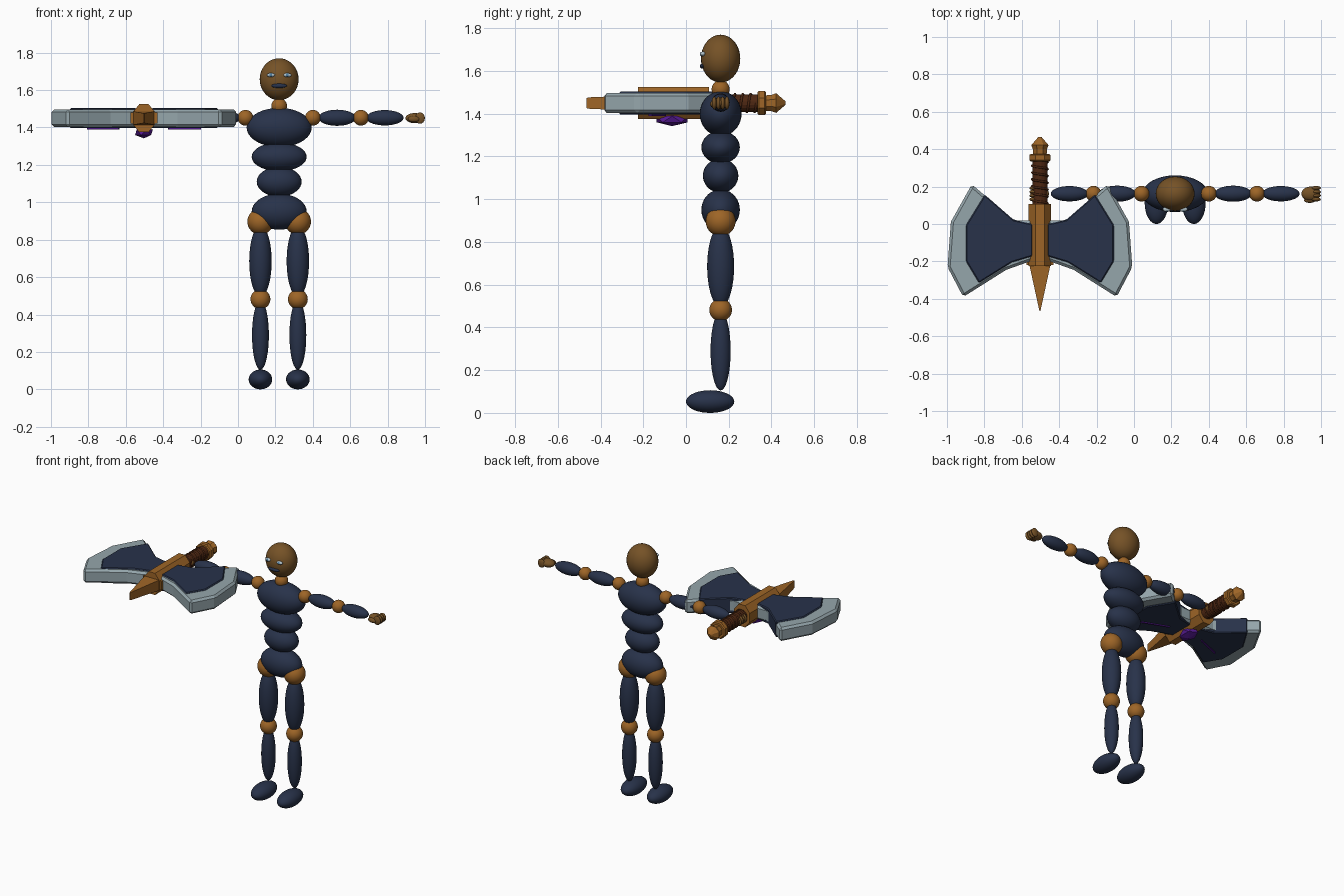
import bpy, bmesh
from math import pi, cos, sin

cube = bpy.data.objects.get("Cube")
if cube:
    bpy.data.objects.remove(cube)


def material(name, rgb):
    m = bpy.data.materials.new(name)
    m.use_nodes = True
    m.diffuse_color = (*rgb, 1)
    m.node_tree.nodes["Principled BSDF"].inputs["Base Color"].default_value = (*rgb, 1)
    return m


NAVY = material("navy", (0.021, 0.032, 0.068))
GOLD = material("bronze gold", (0.34, 0.13, 0.02))
SKIN = material("tan brown", (0.18, 0.085, 0.02))
STEEL = material("pale steel", (0.30, 0.38, 0.41))
GRIP = material("dark leather", (0.075, 0.02, 0.006))
PURPLE = material("purple", (0.09, 0.01, 0.28))
EYE = material("eye white", (0.45, 0.55, 0.60))
IRIS = material("iris blue", (0.08, 0.22, 0.38))

BX, BY = 0.22, 0.162      # body axis
AX, AZ = -0.503, 1.45     # axe axis


def ellipsoid(name, loc, radii, mat):
    bpy.ops.mesh.primitive_uv_sphere_add(segments=32, ring_count=18, location=loc)
    ob = bpy.context.object
    ob.name = name
    ob.scale = radii
    ob.data.materials.append(mat)
    bpy.ops.object.shade_smooth()
    return ob


def finish(name, bm, mat, bevel=0):
    bmesh.ops.recalc_face_normals(bm, faces=bm.faces)
    me = bpy.data.meshes.new(name)
    bm.to_mesh(me)
    bm.free()
    me.materials.append(mat)
    ob = bpy.data.objects.new(name, me)
    bpy.context.collection.objects.link(ob)
    if bevel:
        mod = ob.modifiers.new("edge bevel", 'BEVEL')
        mod.width = bevel
        mod.segments = 1
    return ob


def plate(name, outline, half, side, mat, bevel=0, z=AZ):
    """Flat outline in the axe's plane, given a thickness."""
    bm = bmesh.new()
    face = bm.faces.new([bm.verts.new((AX + side * x, y, z - half)) for x, y in outline])
    new = bmesh.ops.extrude_face_region(bm, geom=[face])["geom"]
    verts = [v for v in new if isinstance(v, bmesh.types.BMVert)]
    bmesh.ops.translate(bm, verts=verts, vec=(0, 0, 2 * half))
    return finish(name, bm, mat, bevel)


def shaft(name, sections, n, mat):
    """Many-sided bar along y through sections (y, half width, half height)."""
    bm = bmesh.new()
    rings = []
    for y, rx, rz in sections:
        k = 1 / cos(pi / n)
        angles = [2 * pi * (i + 0.5) / n for i in range(n)]
        rings.append([bm.verts.new((AX + k * rx * cos(a), y, AZ + k * rz * sin(a)))
                      for a in angles])
    for a, b in zip(rings, rings[1:]):
        for i in range(n):
            j = (i + 1) % n
            bm.faces.new((a[i], a[j], b[j], b[i]))
    bm.faces.new(rings[0])
    bm.faces.new(rings[-1])
    return finish(name, bm, mat)


# Head, neck and torso
ellipsoid("head", (BX, BY, 1.658), (0.104, 0.092, 0.112), SKIN)
ellipsoid("neck", (BX, BY, 1.515), (0.042, 0.042, 0.042), GOLD)
ellipsoid("chest", (BX, BY, 1.40), (0.174, 0.098, 0.105), NAVY)
ellipsoid("upper_belly", (BX, BY, 1.243), (0.147, 0.09, 0.077), NAVY)
ellipsoid("lower_belly", (BX, BY, 1.11), (0.12, 0.083, 0.08), NAVY)
ellipsoid("pelvis", (BX, BY, 0.95), (0.147, 0.09, 0.096), NAVY)
ellipsoid("mouth", (BX, BY - 0.085, 1.623), (0.042, 0.012, 0.012), NAVY)


def hand(label, side):
    x = BX + side * 0.725
    ellipsoid(label + "_palm", (x, BY, 1.45), (0.05, 0.038, 0.027), SKIN)
    for i in range(4):
        y = BY - 0.03 + 0.02 * i
        ellipsoid(label + "_finger", (x + side * 0.028, y, 1.45), (0.026, 0.0115, 0.03), SKIN)
    ellipsoid(label + "_thumb", (x - side * 0.005, BY - 0.035, 1.445), (0.032, 0.014, 0.016), SKIN)


# Limbs and eyes, mirrored about the body axis
for side, label in ((1, "left"), (-1, "right")):
    ellipsoid(label + "_eye", (BX + side * 0.044, BY - 0.083, 1.68), (0.022, 0.013, 0.011), EYE)
    ellipsoid(label + "_iris", (BX + side * 0.044, BY - 0.0915, 1.68), (0.009, 0.006, 0.009), IRIS)

    for part, dx, r, mat in (("shoulder", 0.18, (0.042,) * 3, GOLD),
                             ("upper_arm", 0.31, (0.1, 0.043, 0.043), NAVY),
                             ("elbow", 0.437, (0.042,) * 3, GOLD),
                             ("forearm", 0.565, (0.1, 0.041, 0.041), NAVY)):
        ellipsoid(label + "_" + part, (BX + side * dx, BY, 1.452), r, mat)
    hand(label, side)

    for part, z, r, mat in (("hip", 0.897, (0.07,) * 3, GOLD),
                            ("thigh", 0.685, (0.06, 0.063, 0.19), NAVY),
                            ("knee", 0.482, (0.053,) * 3, GOLD),
                            ("shin", 0.29, (0.045, 0.047, 0.185), NAVY)):
        ellipsoid(label + "_" + part, (BX + side * 0.1, BY, z), r, mat)
    ellipsoid(label + "_foot", (BX + side * 0.1, 0.113, 0.053), (0.063, 0.113, 0.053), NAVY)

# Axe blades: steel edge, navy cheeks and purple inlays underneath
steel = [(0.04, 0.02), (0.14, 0.02), (0.28, 0.14), (0.364, 0.212), (0.476, 0.012),
         (0.494, -0.23), (0.41, -0.39), (0.18, -0.245), (0.04, -0.195)]
cheek = [(0.04, 0.0), (0.14, 0.022), (0.295, 0.157), (0.395, -0.005),
         (0.395, -0.2), (0.326, -0.315), (0.15, -0.205), (0.04, -0.172)]
inlay = [(0.13, -0.094), (0.135, -0.108), (0.305, -0.175), (0.3, -0.16)]
for side, label in ((1, "left"), (-1, "right")):
    plate(label + "_blade_edge", steel, 0.047, side, STEEL, bevel=0.014)
    plate(label + "_blade_cheek", cheek, 0.054, side, NAVY, bevel=0.006)
    plate(label + "_blade_inlay", inlay, 0.004, side, PURPLE, z=1.394)
    socket = [(0.0, -0.04), (0.06, -0.04), (0.072, -0.06), (0.072, -0.22), (0.0, -0.22)]
    plate(label + "_socket_plate", socket, 0.03, side, GOLD)

# Axe spine, front spike, handle and pommel
shaft("axe_spine", [(-0.225, 0.06, 0.075), (0.107, 0.06, 0.075)], 8, GOLD)
shaft("front_spike", [(-0.466, 0.002, 0.024), (-0.45, 0.006, 0.027), (-0.22, 0.056, 0.036)], 4, GOLD)
shaft("handle_grip", [(0.1, 0.041, 0.041), (0.34, 0.041, 0.041)], 16, GRIP)
shaft("handle_collar", [(0.335, 0.05, 0.05), (0.341, 0.057, 0.057),
                        (0.368, 0.057, 0.057), (0.374, 0.05, 0.05)], 8, GOLD)
shaft("pommel", [(0.37, 0.036, 0.036), (0.40, 0.038, 0.038),
                 (0.422, 0.046, 0.046), (0.466, 0.008, 0.008)], 8, GOLD)

# Spiral binding round the grip
curve = bpy.data.curves.new("grip_binding", 'CURVE')
curve.dimensions = '3D'
curve.bevel_depth = 0.006
curve.bevel_resolution = 1
turns, steps = 6, 20
line = curve.splines.new('POLY')
line.points.add(turns * steps)
for i, p in enumerate(line.points):
    a = 2 * pi * i / steps
    y = 0.11 + 0.22 * i / (turns * steps)
    p.co = (AX + 0.042 * cos(a), y, AZ + 0.042 * sin(a), 1)
curve.materials.append(GRIP)
bpy.context.collection.objects.link(bpy.data.objects.new("grip_binding", curve))

# Faceted gem under the spine
bpy.ops.mesh.primitive_ico_sphere_add(subdivisions=1, location=(AX, -0.065, 1.374))
gem = bpy.context.object
gem.name = "gem"
gem.scale = (0.053, 0.085, 0.032)
gem.data.materials.append(PURPLE)
